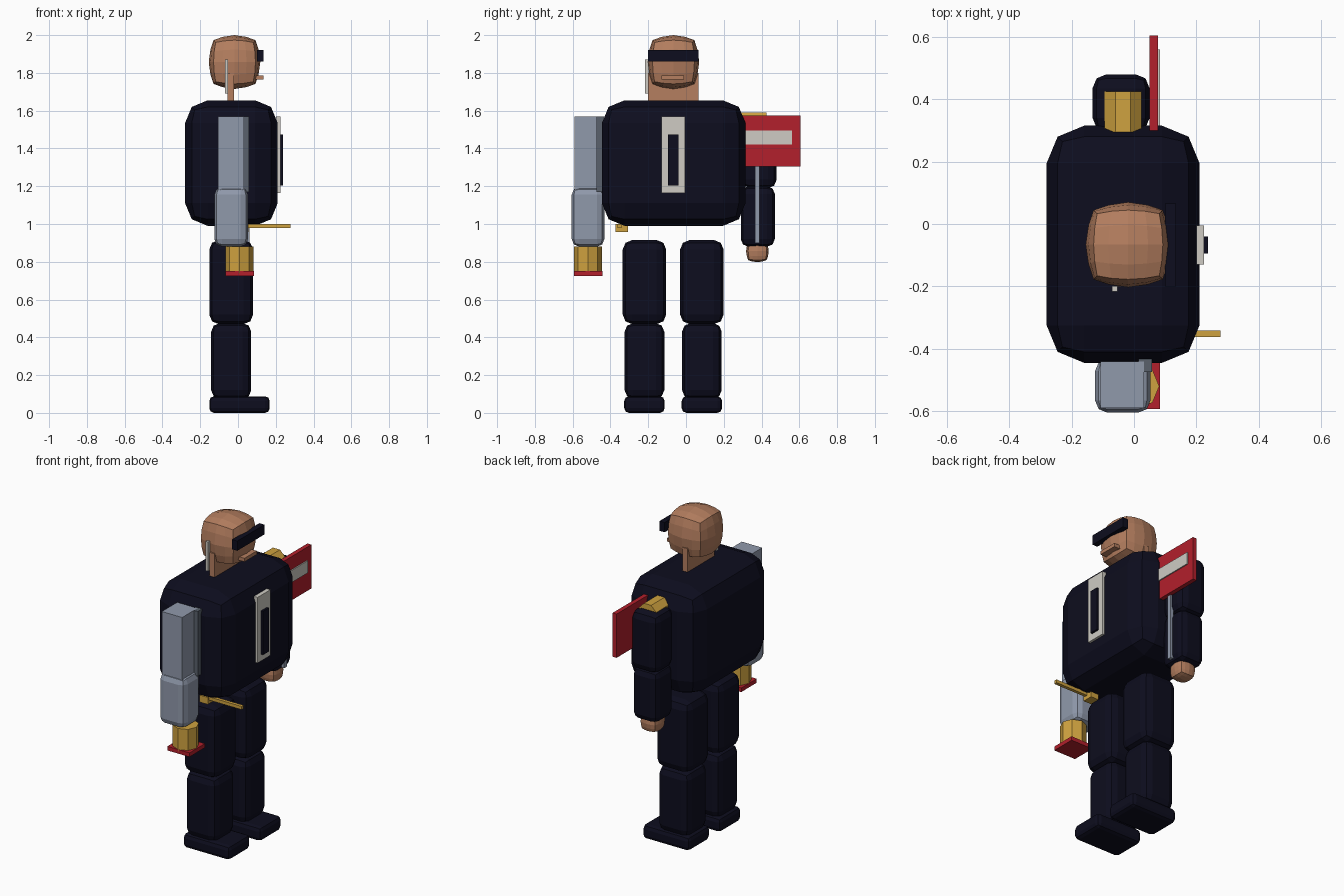
import bpy, bmesh, math
from mathutils import Matrix, Vector

if "Cube" in bpy.data.objects:
    bpy.data.objects.remove(bpy.data.objects["Cube"], do_unlink=True)


def material(name, r, g, b):
    m = bpy.data.materials.new(name)
    m.use_nodes = True
    m.diffuse_color = (r, g, b, 1)
    m.node_tree.nodes["Principled BSDF"].inputs["Base Color"].default_value = (r, g, b, 1)
    return m


NAVY = material("dark navy", 0.004, 0.004, 0.013)
SKIN = material("skin", 0.46, 0.21, 0.115)
STEEL = material("steel grey", 0.28, 0.32, 0.41)
DARK_STEEL = material("dark steel", 0.10, 0.12, 0.15)
GOLD = material("gold", 0.62, 0.36, 0.05)
RED = material("red", 0.45, 0.014, 0.025)
WHITE = material("off white", 0.62, 0.60, 0.55)


def finish(bm, name, mat):
    me = bpy.data.meshes.new(name)
    bmesh.ops.recalc_face_normals(bm, faces=bm.faces)
    bm.to_mesh(me)
    bm.free()
    me.materials.append(mat)
    ob = bpy.data.objects.new(name, me)
    bpy.context.collection.objects.link(ob)
    return ob


def box(name, mat, x, y, z, bevel=0.0, rounding=0.0):
    """Box from (min, max) ranges; bevelled edges, or rounded toward a ball."""
    bm = bmesh.new()
    bmesh.ops.create_cube(bm, size=2)
    if rounding:
        bmesh.ops.subdivide_edges(bm, edges=bm.edges[:], cuts=3, use_grid_fill=True)
        for v in bm.verts:
            v.co = v.co.lerp(v.co.normalized(), rounding)
    mid = Vector([(a + b) / 2 for a, b in (x, y, z)])
    half = [(b - a) / 2 for a, b in (x, y, z)]
    bmesh.ops.transform(bm, matrix=Matrix.Translation(mid) @ Matrix.Diagonal((*half, 1)), verts=bm.verts)
    if bevel:
        bmesh.ops.bevel(bm, geom=bm.edges[:], offset=bevel, segments=2,
                        profile=0.5, affect='EDGES', clamp_overlap=True)
    return finish(bm, name, mat)


def prism(name, mat, centre, radius, length, axis='Z', turn=0.0):
    """Eight-sided cylinder along an axis."""
    bm = bmesh.new()
    bmesh.ops.create_cone(bm, cap_ends=True, segments=8, radius1=radius, radius2=radius, depth=length)
    rot = Matrix.Rotation(turn, 4, 'Z')
    if axis == 'Y':
        rot = Matrix.Rotation(math.pi / 2, 4, 'X') @ rot
    bmesh.ops.transform(bm, matrix=Matrix.Translation(centre) @ rot, verts=bm.verts)
    return finish(bm, name, mat)


# Head
box("head", SKIN, (-0.155, 0.118), (-0.203, 0.07), (1.715, 2.0), rounding=0.64)
box("neck", SKIN, (-0.055, -0.02), (-0.2, 0.065), (1.64, 1.8))
box("visor", NAVY, (0.1, 0.135), (-0.2, 0.065), (1.86, 1.92))
box("mouth", SKIN, (0.09, 0.135), (-0.13, -0.01), (1.765, 1.787))
box("ear_antenna", WHITE, (-0.07, -0.053), (-0.217, -0.198), (1.69, 1.87))

# Torso and chest panel
box("torso", NAVY, (-0.28, 0.21), (-0.445, 0.315), (0.99, 1.655), bevel=0.12)
box("chest_panel", WHITE, (0.2, 0.225), (-0.13, -0.005), (1.165, 1.57))
box("chest_panel_slot", NAVY, (0.22, 0.238), (-0.095, -0.04), (1.205, 1.475))

# Mechanical right arm
box("right_upper_arm", STEEL, (-0.107, 0.032), (-0.59, -0.44), (1.17, 1.57))
box("right_arm_piston", DARK_STEEL, (0.015, 0.058), (-0.475, -0.433), (1.17, 1.57))
box("right_forearm", STEEL, (-0.125, 0.053), (-0.605, -0.432), (0.88, 1.195), bevel=0.04)
prism("right_gold_hand", GOLD, (0.007, -0.52, 0.81), 0.074, 0.14)
box("right_hand_plate", RED, (-0.067, 0.084), (-0.593, -0.443), (0.725, 0.75))

# Hip tool
box("hip_tool_rod", GOLD, (0.03, 0.278), (-0.362, -0.342), (0.98, 1.0))
box("hip_tool_grip", GOLD, (0.0, 0.055), (-0.373, -0.308), (0.957, 1.0))

# Left arm with shoulder piece and board
box("left_upper_arm", NAVY, (-0.133, 0.05), (0.295, 0.48), (1.19, 1.555), bevel=0.045)
box("left_forearm", NAVY, (-0.125, 0.045), (0.29, 0.47), (0.88, 1.2), bevel=0.04)
box("left_hand", SKIN, (-0.098, 0.022), (0.318, 0.438), (0.798, 0.915), rounding=0.64)
box("left_arm_stripe", STEEL, (0.04, 0.06), (0.365, 0.39), (0.9, 1.31))
prism("left_shoulder_roll", GOLD, (-0.035, 0.36, 1.53), 0.064, 0.13, 'Y', math.pi / 8)
box("shoulder_board", RED, (0.05, 0.077), (0.3, 0.605), (1.305, 1.575))
box("shoulder_board_stripe", WHITE, (0.075, 0.084), (0.305, 0.56), (1.42, 1.495))

# Legs, mirrored about the body's middle
for side, sign in (("right", -1), ("left", 1)):
    mid = -0.068 + sign * 0.152
    for part, x, half, z, bevel in (
            ("thigh", (-0.152, 0.08), 0.115, (0.47, 0.915), 0.05),
            ("shin", (-0.142, 0.07), 0.105, (0.075, 0.475), 0.045),
            ("foot", (-0.152, 0.168), 0.107, (0.0, 0.088), 0.025)):
        box(f"{side}_{part}", NAVY, x, (mid - half, mid + half), z, bevel=bevel)
